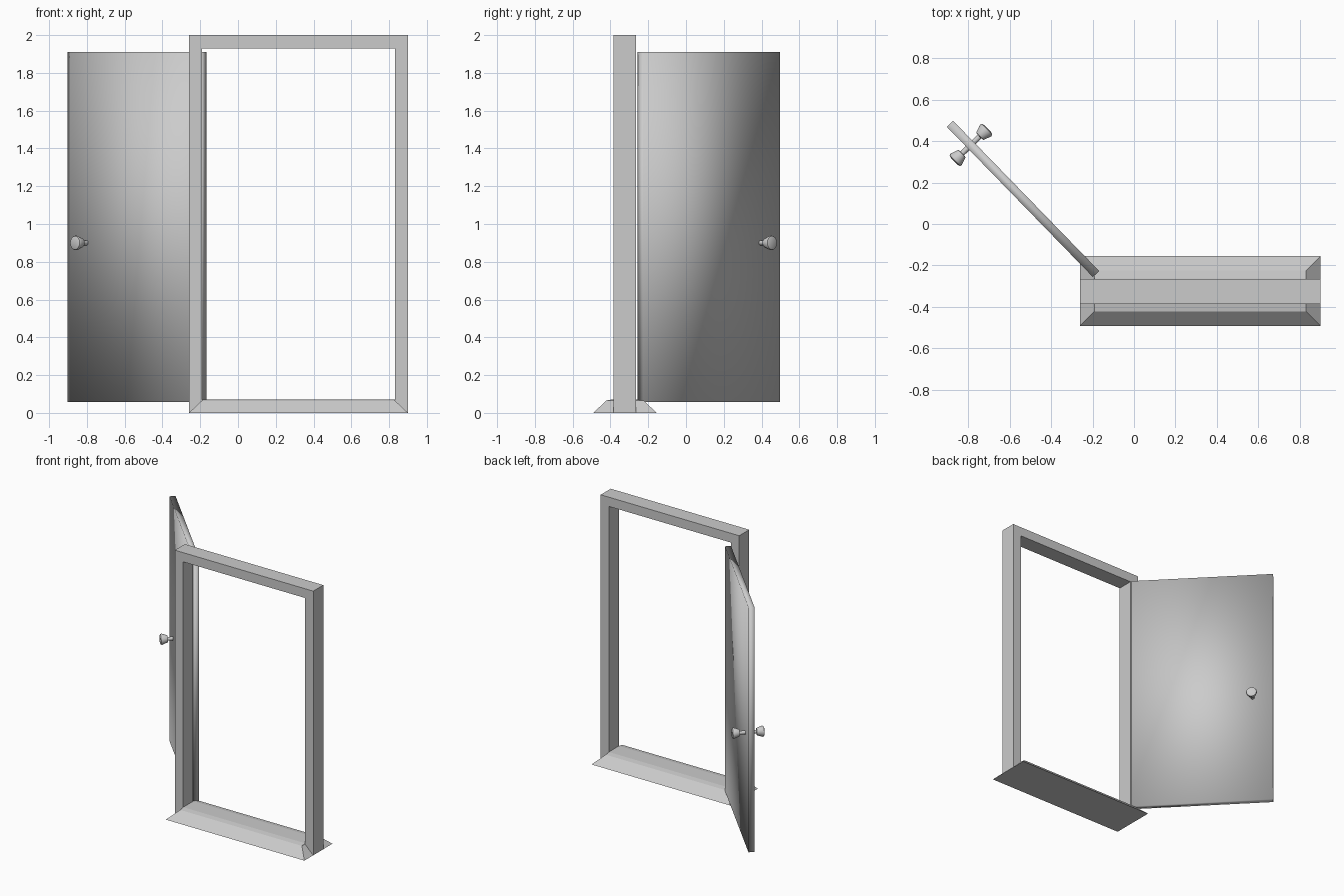
import bpy, bmesh, math
from mathutils import Vector, Matrix

if "Cube" in bpy.data.objects:
    bpy.data.objects.remove(bpy.data.objects["Cube"], do_unlink=True)

grey = bpy.data.materials.new("plain grey")
grey.use_nodes = True
grey.diffuse_color = (0.6, 0.6, 0.6, 1)
grey.node_tree.nodes["Principled BSDF"].inputs["Base Color"].default_value = (0.6, 0.6, 0.6, 1)


def add_object(name, bm, smooth=False):
    bmesh.ops.recalc_face_normals(bm, faces=bm.faces)
    for f in bm.faces:
        f.smooth = smooth
    mesh = bpy.data.meshes.new(name)
    bm.to_mesh(mesh)
    bm.free()
    mesh.materials.append(grey)
    obj = bpy.data.objects.new(name, mesh)
    bpy.context.collection.objects.link(obj)
    return obj


def loft(bm, rings):
    """Join closed rings of points in order and cap both ends."""
    loops = [[bm.verts.new(p) for p in ring] for ring in rings]
    for a, b in zip(loops, loops[1:]):
        for i in range(len(a)):
            j = (i + 1) % len(a)
            bm.faces.new((a[i], a[j], b[j], b[i]))
    bm.faces.new(loops[0])
    bm.faces.new(loops[-1])


left, right, height, bar = -0.26, 0.90, 2.0, 0.07
frame_y = -0.325

# Door frame: an upside-down U with depth
outline = [(left, 0), (left, height), (right, height), (right, 0),
           (right - bar, 0), (right - bar, height - bar),
           (left + bar, height - bar), (left + bar, 0)]
bm = bmesh.new()
loft(bm, [[(x, frame_y + s * 0.06, z) for x, z in outline] for s in (-1, 1)])
add_object("door_frame", bm)

# Sill: sloped sides and a faintly raised top
bm = bmesh.new()
rings = []
for inset, half, z in ((0, 0.168, 0), (bar, 0.098, 0.066), (bar, 0.06, 0.072)):
    x0, x1 = left + inset, right - inset
    rings.append([(x0, frame_y + 0.002 - half, z), (x1, frame_y + 0.002 - half, z),
                  (x1, frame_y + 0.002 + half, z), (x0, frame_y + 0.002 + half, z)])
loft(bm, rings)
add_object("sill", bm)

# Open door leaf: a softly shaded slab
hinge, tip = Vector((-0.183, -0.241, 0)), Vector((-0.887, 0.483, 0))
along = tip - hinge
turn = Matrix.Rotation(math.atan2(along.y, along.x), 4, 'Z')
bm = bmesh.new()
bmesh.ops.create_cube(bm, size=1)
bmesh.ops.scale(bm, vec=(along.length, 0.042, 1.852), verts=bm.verts)
door = add_object("door_leaf", bm, smooth=True)
door.matrix_world = Matrix.Translation((hinge + tip) / 2 + Vector((0, 0, 0.984))) @ turn

# Knobs: a turned profile (radius, distance) on each face of the door
profile = [(0.013, 0.015), (0.013, 0.058), (0.025, 0.06), (0.039, 0.1),
           (0.036, 0.108), (0.022, 0.113)]
sides = 16
for name, sign in (("front_knob", 1), ("back_knob", -1)):
    bm = bmesh.new()
    loft(bm, [[(r * math.cos(math.tau * i / sides), sign * d, r * math.sin(math.tau * i / sides))
               for i in range(sides)] for r, d in profile])
    knob = add_object(name, bm, smooth=True)
    knob.matrix_world = Matrix.Translation((-0.786, 0.381, 0.9)) @ turn
    bpy.ops.object.select_all(action='DESELECT')
    knob.select_set(True)
    bpy.context.view_layer.objects.active = knob
    bpy.ops.object.shade_smooth_by_angle(angle=math.radians(45))
